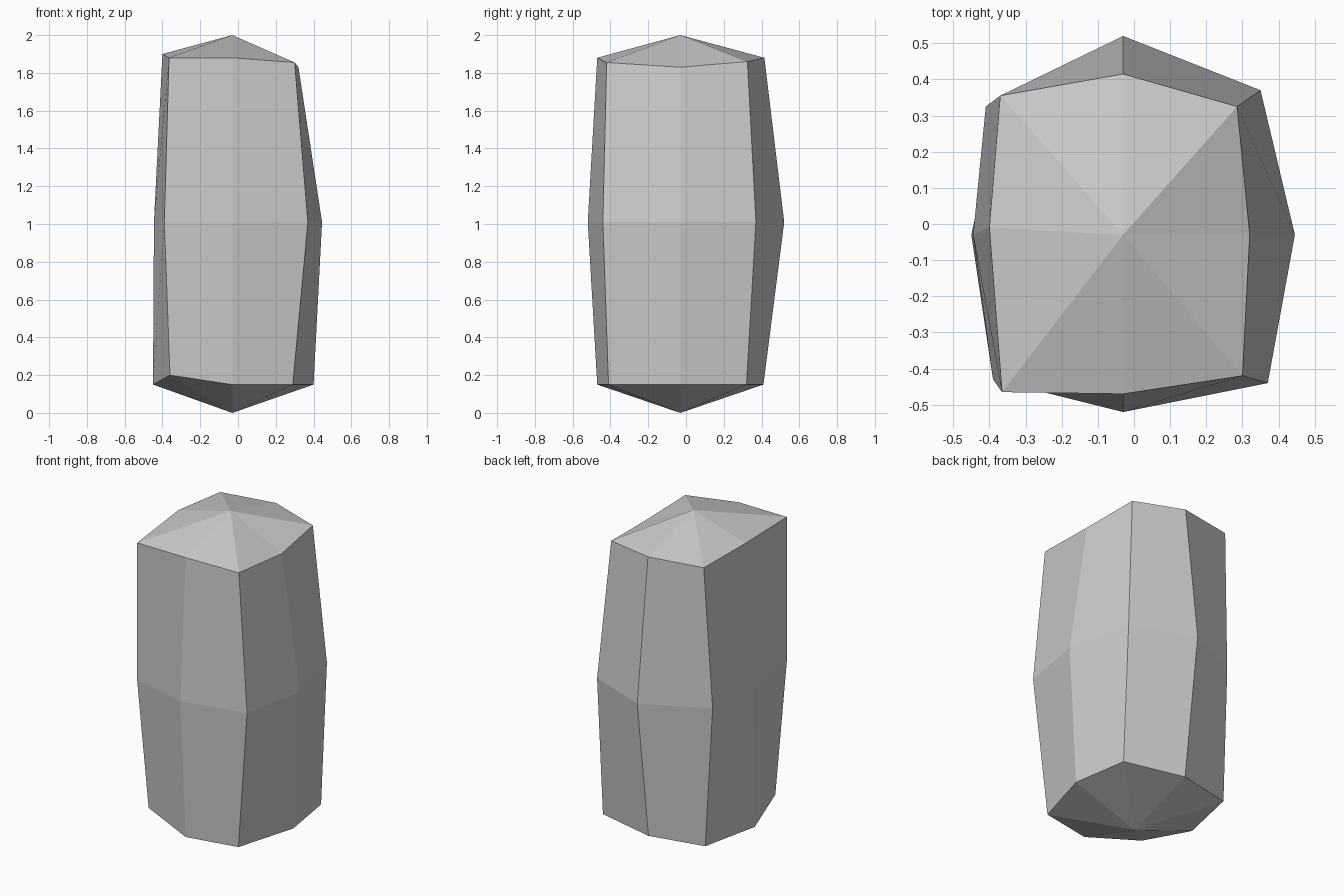
import bpy, bmesh

if "Cube" in bpy.data.objects:
    bpy.data.objects.remove(bpy.data.objects["Cube"])

# Cross-sections, counter-clockwise from the front-left corner
bottom = [(-.36, -.36, .20), (-.03, -.47, .15), (.29, -.41, .15), (.40, -.03, .15),
          (.345, .32, .15), (-.03, .41, .15), (-.37, .34, .15), (-.45, -.03, .15)]
middle = [(-.39, -.43), (-.03, -.52), (.37, -.44), (.445, -.03),
          (.35, .37), (-.03, .52), (-.41, .325), (-.445, -.03)]
top = [(-.365, -.465, 1.88), (-.03, -.47, 1.88), (.30, -.42, 1.855), (.32, -.03, 1.83),
       (.285, .325, 1.86), (-.03, .415, 1.88), (-.37, .355, 1.88), (-.40, -.01, 1.90)]

bm = bmesh.new()
rings = [[bm.verts.new(p) for p in ring]
         for ring in (bottom, [(x, y, 1.01) for x, y in middle], top)]

# Side walls
for lower, upper in zip(rings, rings[1:]):
    for i in range(8):
        j = (i + 1) % 8
        bm.faces.new((lower[i], lower[j], upper[j], upper[i]))

# Pointed caps
for ring, z in ((rings[0], 0), (rings[2], 2)):
    tip = bm.verts.new((-.03, -.03, z))
    for i in range(8):
        bm.faces.new((ring[i], ring[(i + 1) % 8], tip))

bmesh.ops.recalc_face_normals(bm, faces=bm.faces)
mesh = bpy.data.meshes.new("stone_pillar")
bm.to_mesh(mesh)
bm.free()
bpy.context.collection.objects.link(bpy.data.objects.new("stone_pillar", mesh))
